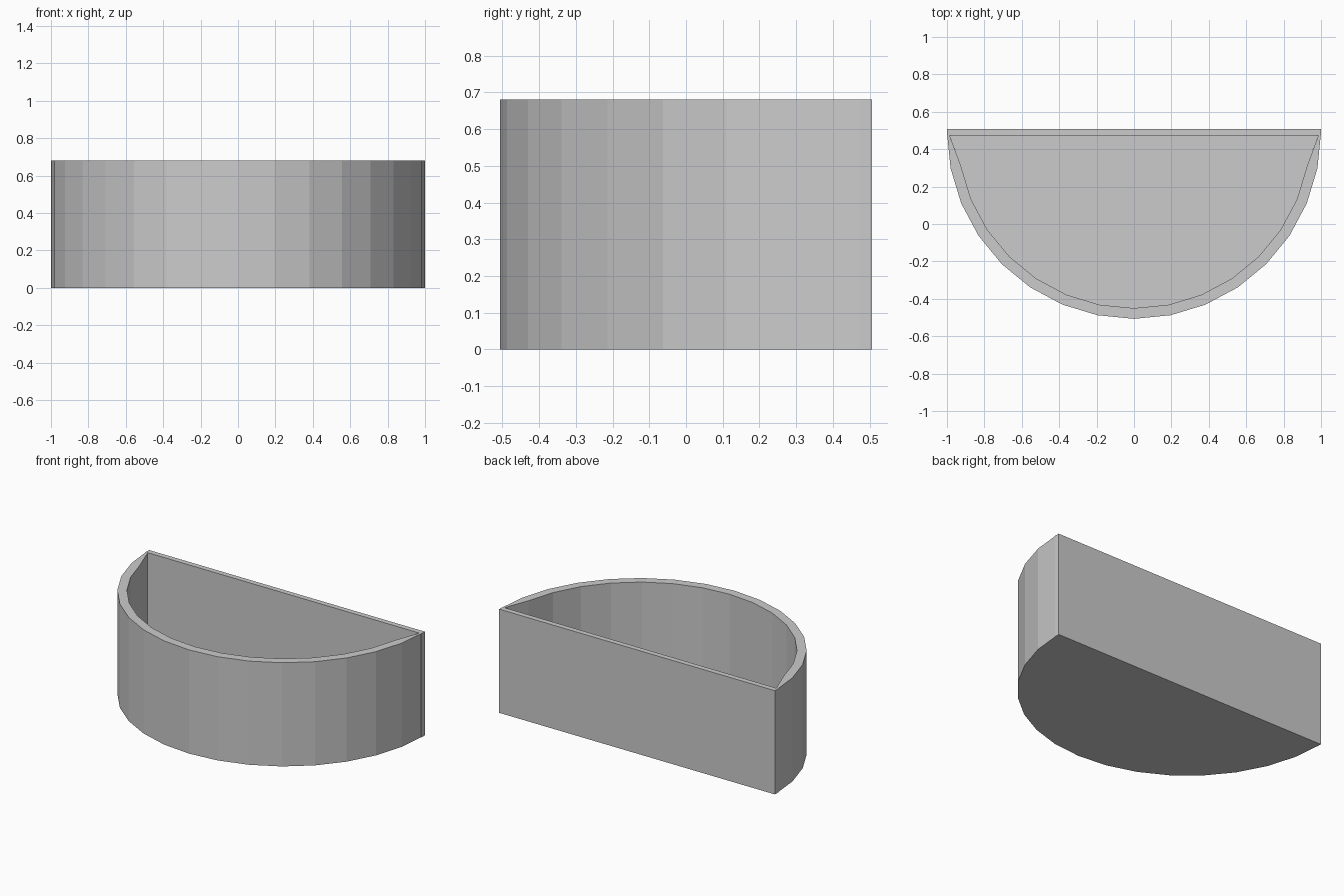
import bpy, bmesh
from math import cos, sin, pi

if "Cube" in bpy.data.objects:
    bpy.data.objects.remove(bpy.data.objects["Cube"])

HEIGHT = 0.68
CENTRE_Y = 0.493   # centre of the half circle
BACK_FRONT, BACK_REAR = 0.472, 0.507
SEGMENTS = 16


def arc(radius, end_x):
    """Half circle bulging to -y, with its two end points moved to +-end_x."""
    pts = [(-radius * cos(pi * i / SEGMENTS), CENTRE_Y - radius * sin(pi * i / SEGMENTS))
           for i in range(SEGMENTS + 1)]
    pts[0], pts[-1] = (-end_x, CENTRE_Y), (end_x, CENTRE_Y)
    return pts


def prism(name, outline, z0, z1):
    """Extrude a flat outline from z0 to z1."""
    bm = bmesh.new()
    face = bm.faces.new([bm.verts.new((x, y, z0)) for x, y in outline])
    ext = bmesh.ops.extrude_face_region(bm, geom=[face], use_keep_orig=True)
    verts = [g for g in ext["geom"] if isinstance(g, bmesh.types.BMVert)]
    bmesh.ops.translate(bm, verts=verts, vec=(0, 0, z1 - z0))
    bmesh.ops.recalc_face_normals(bm, faces=bm.faces[:])
    mesh = bpy.data.meshes.new(name)
    bm.to_mesh(mesh)
    bm.free()
    obj = bpy.data.objects.new(name, mesh)
    bpy.context.collection.objects.link(obj)
    return obj


outer = arc(1.0, 1.0)
inner = arc(0.943, 0.993)

# Curved front wall, tapering to thin ends at the back
prism("curved_wall", outer + inner[::-1], 0, HEIGHT)

# Flat back panel
prism("back_panel", [(-1, BACK_FRONT), (1, BACK_FRONT), (1, BACK_REAR), (-1, BACK_REAR)],
      0, HEIGHT)

# Floor inside the walls
floor = [(-0.985, BACK_FRONT)] + inner[1:-1] + [(0.985, BACK_FRONT)]
prism("floor", floor, 0, 0.03)
